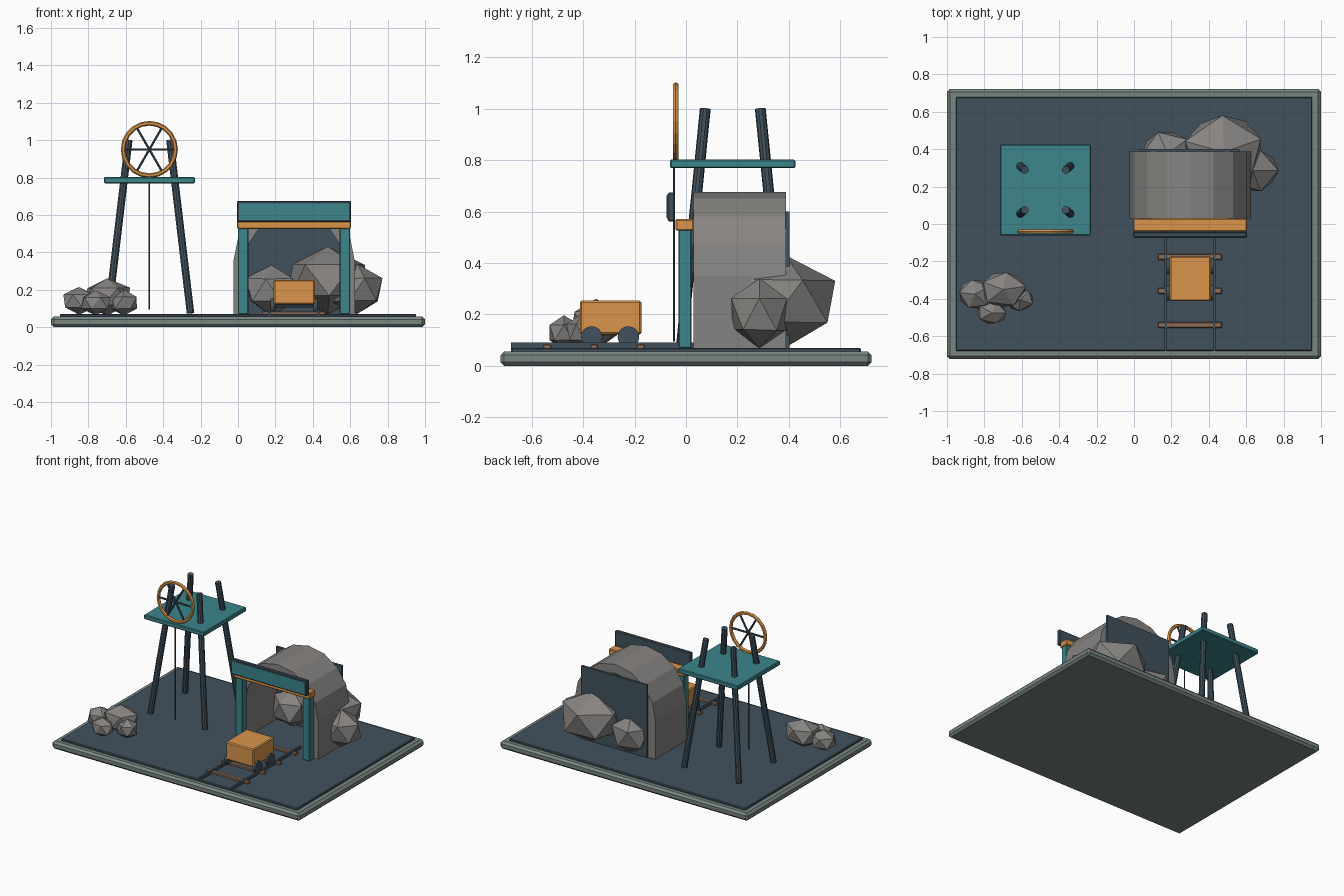
import bpy, bmesh, math, random
from mathutils import Vector, Matrix

if "Cube" in bpy.data.objects:
    bpy.data.objects.remove(bpy.data.objects["Cube"])

random.seed(4)


def mat(name, rgb):
    m = bpy.data.materials.new(name)
    m.diffuse_color = (*rgb, 1)
    m.use_nodes = True
    m.node_tree.nodes["Principled BSDF"].inputs["Base Color"].default_value = m.diffuse_color
    return m


DARK = mat("slate", (0.053, 0.083, 0.11))
TEAL = mat("teal", (0.045, 0.24, 0.26))
ORANGE = mat("orange", (0.70, 0.30, 0.07))
BROWN = mat("brown_wood", (0.26, 0.15, 0.095))
RIM = mat("rim_grey", (0.19, 0.24, 0.22))
STONE = mat("stone", (0.24, 0.23, 0.22))


def obj_from_bm(name, bm, m):
    bmesh.ops.recalc_face_normals(bm, faces=bm.faces[:])
    me = bpy.data.meshes.new(name)
    bm.to_mesh(me)
    bm.free()
    ob = bpy.data.objects.new(name, me)
    bpy.context.collection.objects.link(ob)
    me.materials.append(m)
    return ob


def box(name, lo, hi, m, bevel=0.0):
    lo, hi = Vector(lo), Vector(hi)
    bm = bmesh.new()
    bmesh.ops.create_cube(bm, size=1)
    bmesh.ops.scale(bm, vec=hi - lo, verts=bm.verts)
    bmesh.ops.translate(bm, vec=(lo + hi) / 2, verts=bm.verts)
    if bevel:
        bmesh.ops.bevel(bm, geom=bm.edges[:], offset=bevel, segments=1,
                        profile=0.5, affect='EDGES')
    return obj_from_bm(name, bm, m)


def rod(name, a, b, r, m, sides=8):
    a, b = Vector(a), Vector(b)
    d = b - a
    bm = bmesh.new()
    bmesh.ops.create_cone(bm, cap_ends=True, segments=sides, radius1=r,
                          radius2=r, depth=d.length)
    rot = Vector((0, 0, 1)).rotation_difference(d).to_matrix().to_4x4()
    bmesh.ops.transform(bm, matrix=Matrix.Translation((a + b) / 2) @ rot, verts=bm.verts)
    return obj_from_bm(name, bm, m)


def rock(name, c, size, turn):
    bm = bmesh.new()
    bmesh.ops.create_icosphere(bm, subdivisions=1, radius=1)
    for v in bm.verts:
        v.co *= random.uniform(0.95, 1.05)
    M = (Matrix.Translation(c) @ Matrix.Diagonal((*size, 1))
         @ Matrix.Rotation(math.radians(turn), 4, 'Z'))
    bmesh.ops.transform(bm, matrix=M, verts=bm.verts)
    return obj_from_bm(name, bm, STONE)


# base plate and floor
box("base_plate", (-1, -0.722, 0), (1, 0.722, 0.056), RIM, 0.015)
box("floor", (-0.953, -0.68, 0.04), (0.953, 0.68, 0.07), DARK, 0.005)

# headframe: splayed legs, platform, winding wheel, rope
HX, HY = -0.474, 0.182
for sx in (-1, 1):
    for sy in (-1, 1):
        rod("headframe_leg", (HX + sx * 0.22, HY + sy * 0.20, 0.075),
            (HX + sx * 0.11, HY + sy * 0.107, 1.0), 0.021, DARK, 10)
box("headframe_platform", (HX - 0.243, -0.062, 0.769), (HX + 0.243, 0.425, 0.802), TEAL, 0.005)

WHEEL = Vector((HX, -0.04, 0.95))
bpy.ops.mesh.primitive_torus_add(major_segments=20, minor_segments=6, major_radius=0.14,
                                 minor_radius=0.0125, location=WHEEL,
                                 rotation=(math.pi / 2, 0, 0))
wheel = bpy.context.object
wheel.name = "winding_wheel_rim"
wheel.data.materials.append(ORANGE)
for k in range(3):
    a = k * math.pi / 3
    d = Vector((math.cos(a), 0, math.sin(a))) * 0.14
    rod("winding_wheel_spoke", WHEEL - d, WHEEL + d, 0.007, DARK, 6)
rod("hoist_rope", (HX, -0.046, 0.095), (HX, -0.046, 0.81), 0.004, DARK, 6)

# tunnel: hollow arch profile extruded backwards
CX, SPRING, N = 0.3, 0.35, 8


def arch(r):
    pts = [(CX + r, 0.065)]
    pts += [(CX + r * math.cos(math.pi * i / N), SPRING + r * math.sin(math.pi * i / N))
            for i in range(N + 1)]
    return pts + [(CX - r, 0.065)]


bm = bmesh.new()
outer, inner = [[bm.verts.new((x, 0.03, z)) for x, z in arch(r)] for r in (0.325, 0.26)]
faces = [bm.faces.new((outer[i], outer[i + 1], inner[i + 1], inner[i]))
         for i in range(len(outer) - 1)]
ext = bmesh.ops.extrude_face_region(bm, geom=faces, use_keep_orig=True)
bmesh.ops.translate(bm, vec=(0, 0.358, 0),
                    verts=[g for g in ext["geom"] if isinstance(g, bmesh.types.BMVert)])
obj_from_bm("tunnel_arch", bm, STONE)
box("tunnel_back_wall", (0.035, 0.386, 0.07), (0.565, 0.402, 0.6), DARK)

# portal frame with blank sign board
for x in (0.0, 0.543):
    box("portal_post", (x, -0.03, 0.07), (x + 0.056, 0.022, 0.53), TEAL, 0.004)
box("portal_lintel", (-0.006, -0.04, 0.526), (0.605, 0.03, 0.571), ORANGE, 0.005)
box("sign_board", (-0.006, -0.071, 0.562), (0.605, -0.043, 0.674), DARK, 0.005)
box("sign_panel", (0.006, -0.075, 0.574), (0.593, -0.065, 0.662), TEAL)

# track
for x in (0.17, 0.43):
    box("rail", (x - 0.007, -0.68, 0.066), (x + 0.007, 0.10, 0.09), DARK)
for k in range(4):
    y = -0.54 + k * 0.182
    box("rail_tie", (0.127, y - 0.016, 0.062), (0.47, y + 0.016, 0.085), BROWN, 0.004)

# mine cart
box("cart_body", (0.19, -0.413, 0.122), (0.412, -0.173, 0.253), ORANGE, 0.007)
for y in (-0.367, -0.224):
    rod("cart_axle", (0.18, y, 0.112), (0.42, y, 0.112), 0.008, DARK, 8)
    for x in (0.174, 0.404):
        rod("cart_wheel", (x, y, 0.112), (x + 0.022, y, 0.112), 0.042, DARK, 16)

# rocks behind the tunnel
rock("back_rock_large", (0.48, 0.385, 0.25), (0.235, 0.225, 0.185), 20)
rock("back_rock_right", (0.635, 0.285, 0.2), (0.15, 0.125, 0.135), 0)
rock("back_rock_left", (0.18, 0.375, 0.2), (0.15, 0.135, 0.135), 40)

# spoil heap
rock("heap_rock_large", (-0.70, -0.35, 0.165), (0.135, 0.105, 0.1), 10)
rock("heap_rock_left", (-0.85, -0.375, 0.14), (0.095, 0.09, 0.077), 30)
rock("heap_rock_front", (-0.76, -0.475, 0.13), (0.088, 0.068, 0.068), 0)
rock("heap_rock_right", (-0.61, -0.405, 0.13), (0.08, 0.065, 0.07), 50)
